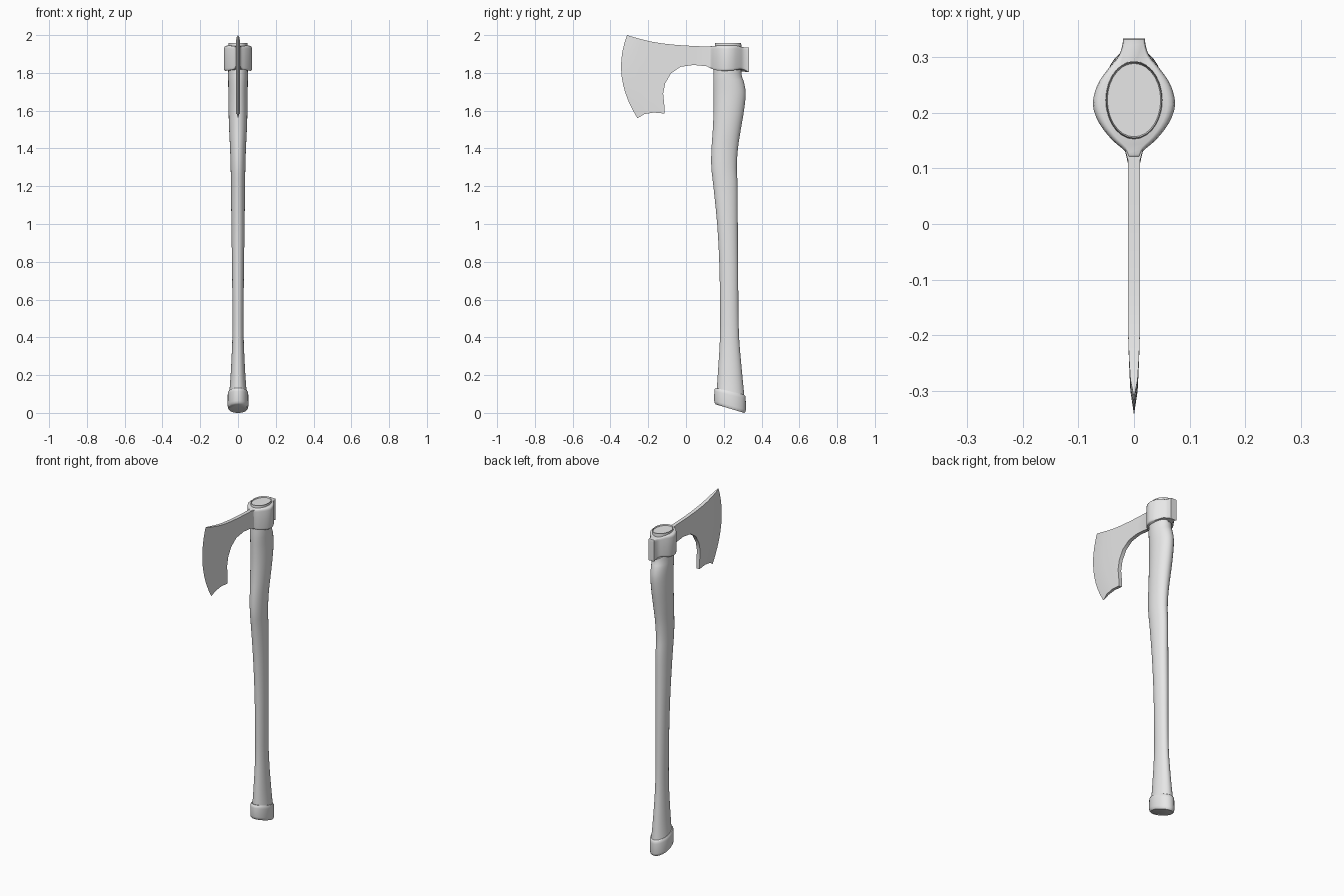
import bpy, bmesh, math

if "Cube" in bpy.data.objects:
    bpy.data.objects.remove(bpy.data.objects["Cube"])

steel = bpy.data.materials.new("light_grey")
steel.diffuse_color = (0.8, 0.8, 0.8, 1)
steel.use_nodes = True
steel.node_tree.nodes["Principled BSDF"].inputs["Base Color"].default_value = steel.diffuse_color


def finish(name, bm, angle=40):
    bmesh.ops.remove_doubles(bm, verts=bm.verts, dist=1e-5)
    bmesh.ops.recalc_face_normals(bm, faces=bm.faces)
    me = bpy.data.meshes.new(name)
    bm.to_mesh(me)
    bm.free()
    me.materials.append(steel)
    ob = bpy.data.objects.new(name, me)
    bpy.context.collection.objects.link(ob)
    bpy.ops.object.select_all(action='DESELECT')
    ob.select_set(True)
    bpy.context.view_layer.objects.active = ob
    bpy.ops.object.shade_smooth_by_angle(angle=math.radians(angle))
    return ob


def loft(name, rings, angle=40):
    """Skin closed rings of points and cap both ends."""
    bm = bmesh.new()
    vs = [[bm.verts.new(p) for p in r] for r in rings]
    n = len(rings[0])
    for a, b in zip(vs, vs[1:]):
        for i in range(n):
            j = (i + 1) % n
            bm.faces.new((a[i], a[j], b[j], b[i]))
    bm.faces.new(vs[0])
    bm.faces.new(vs[-1])
    return finish(name, bm, angle)


def spline(pts, steps):
    """Catmull-Rom curve through points of any dimension."""
    out = []
    for i in range(len(pts) - 1):
        p = [pts[max(i - 1, 0)], pts[i], pts[i + 1], pts[min(i + 2, len(pts) - 1)]]
        for s in range(steps):
            t = s / steps
            out.append(tuple(
                0.5 * (2 * b + (c - a) * t + (2 * a - 5 * b + 4 * c - d) * t * t
                       + (3 * b - a - 3 * c + d) * t ** 3)
                for a, b, c, d in zip(*p)))
    return out + [tuple(pts[-1])]


def interp(table, x):
    for (x0, y0), (x1, y1) in zip(table, table[1:]):
        if x <= x1:
            t = max(0, (x - x0) / (x1 - x0))
            return y0 + (y1 - y0) * t
    return table[-1][1]


def ellipse(cy, ry, rx, n=28):
    return [(rx * math.cos(2 * math.pi * i / n), cy + ry * math.sin(2 * math.pi * i / n))
            for i in range(n)]


# Curved wooden haft: height, front y, back y, half width
stations = [
    (0.08, 0.160, 0.310, 0.049), (0.20, 0.168, 0.298, 0.039),
    (0.40, 0.180, 0.281, 0.030), (0.60, 0.180, 0.277, 0.030),
    (0.80, 0.176, 0.276, 0.032), (1.00, 0.165, 0.274, 0.035),
    (1.20, 0.145, 0.273, 0.037), (1.30, 0.134, 0.269, 0.039),
    (1.40, 0.135, 0.275, 0.042), (1.50, 0.142, 0.290, 0.047),
    (1.60, 0.146, 0.307, 0.050), (1.69, 0.146, 0.316, 0.051),
    (1.75, 0.145, 0.307, 0.052), (1.80, 0.146, 0.293, 0.052),
    (1.945, 0.153, 0.293, 0.051), (1.949, 0.157, 0.289, 0.048)]
loft("haft", [[(x, y, z) for x, y in ellipse((f + b) / 2, (b - f) / 2, w)]
              for z, f, b, w in spline(stations, 3)])

# Slanted end cap: centre height, scale, slope
cap = [(0.0225, 0.90, 0.30), (0.029, 0.97, 0.30), (0.040, 1.0, 0.29),
       (0.095, 0.99, 0.25), (0.107, 0.97, 0.24), (0.114, 0.90, 0.24)]
loft("end_cap", [[(x, y, z - k * (y - 0.233))
                  for x, y in ellipse(0.233, 0.084 * s, 0.055 * s)]
                 for z, s, k in cap], 50)

# Eye collar with rear lug, teardrop outline (half width, y)
half = spline([(0.010, 0.118), (0.017, 0.132), (0.040, 0.152), (0.063, 0.182),
               (0.074, 0.215), (0.066, 0.250), (0.046, 0.280), (0.028, 0.302),
               (0.021, 0.322), (0.020, 0.334)], 3)
outline = half + [(-x, y) for x, y in reversed(half)]
bottom = [(0.11, 1.832), (0.15, 1.815), (0.20, 1.810), (0.25, 1.813),
          (0.29, 1.822), (0.31, 1.817), (0.335, 1.803)]
top = [(0.11, 1.940), (0.16, 1.944), (0.27, 1.944), (0.30, 1.936), (0.335, 1.934)]
levels = [(0.0, 0.93), (0.03, 0.98), (0.09, 1.0), (0.5, 1.0),
          (0.88, 1.0), (0.95, 0.97), (0.985, 0.91), (1.0, 0.82)]
rings = []
for t, s in levels:
    ring = []
    for x, y in outline:
        lo, hi = interp(bottom, y), interp(top, y)
        # the narrow neck and lug keep their length, only the bulge rounds off
        sy = 0.215 + (y - 0.215) * (0.6 + 0.4 * s if y < 0.25 else 0.9 + 0.1 * s)
        ring.append((x * s, sy, lo + (hi - lo) * t))
    rings.append(ring)
loft("eye_collar", rings, 50)

# Bearded blade: upper and lower borders, swept from collar to cutting edge
upper = [(0.155, 1.938), (0.115, 1.939), (0.05, 1.942), (-0.01, 1.945),
         (-0.06, 1.949), (-0.10, 1.953), (-0.14, 1.958), (-0.17, 1.963),
         (-0.20, 1.969), (-0.24, 1.979), (-0.28, 1.990), (-0.312, 2.0)]
lower = [(0.155, 1.820), (0.11, 1.835), (0.04, 1.842), (-0.03, 1.832),
         (-0.08, 1.797), (-0.110, 1.745), (-0.121, 1.69), (-0.115, 1.63),
         (-0.115, 1.585), (-0.17, 1.590), (-0.22, 1.582), (-0.257, 1.56)]
thick = [0.022, 0.011, 0.011, 0.011, 0.011, 0.011, 0.011, 0.011,
         0.0105, 0.009, 0.0065, 0.0]
rows = 10
sections = []
for i, (u, l, t) in enumerate(zip(upper, lower, thick)):
    bow = 0.056 * (i / 11) ** 2
    line = []
    for r in range(rows + 1):
        v = r / rows
        line.append((u[0] + (l[0] - u[0]) * v - bow * 4 * v * (1 - v),
                     u[1] + (l[1] - u[1]) * v))
    sections.append([(t, y, z) for y, z in line]
                    + [(-t, y, z) for y, z in reversed(line)])
bm = bmesh.new()
vs = [[bm.verts.new(p) for p in s] for s in sections[:-1]]
edge = [bm.verts.new(p) for p in sections[-1][:rows + 1]]
vs.append(edge + edge[::-1])
n = 2 * rows + 2
for a, b in zip(vs, vs[1:]):
    for i in range(n):
        j = (i + 1) % n
        quad = (a[i], a[j], b[j], b[i])
        bm.faces.new(list(dict.fromkeys(quad)))
bm.faces.new(vs[0])
finish("blade", bm, 35)
